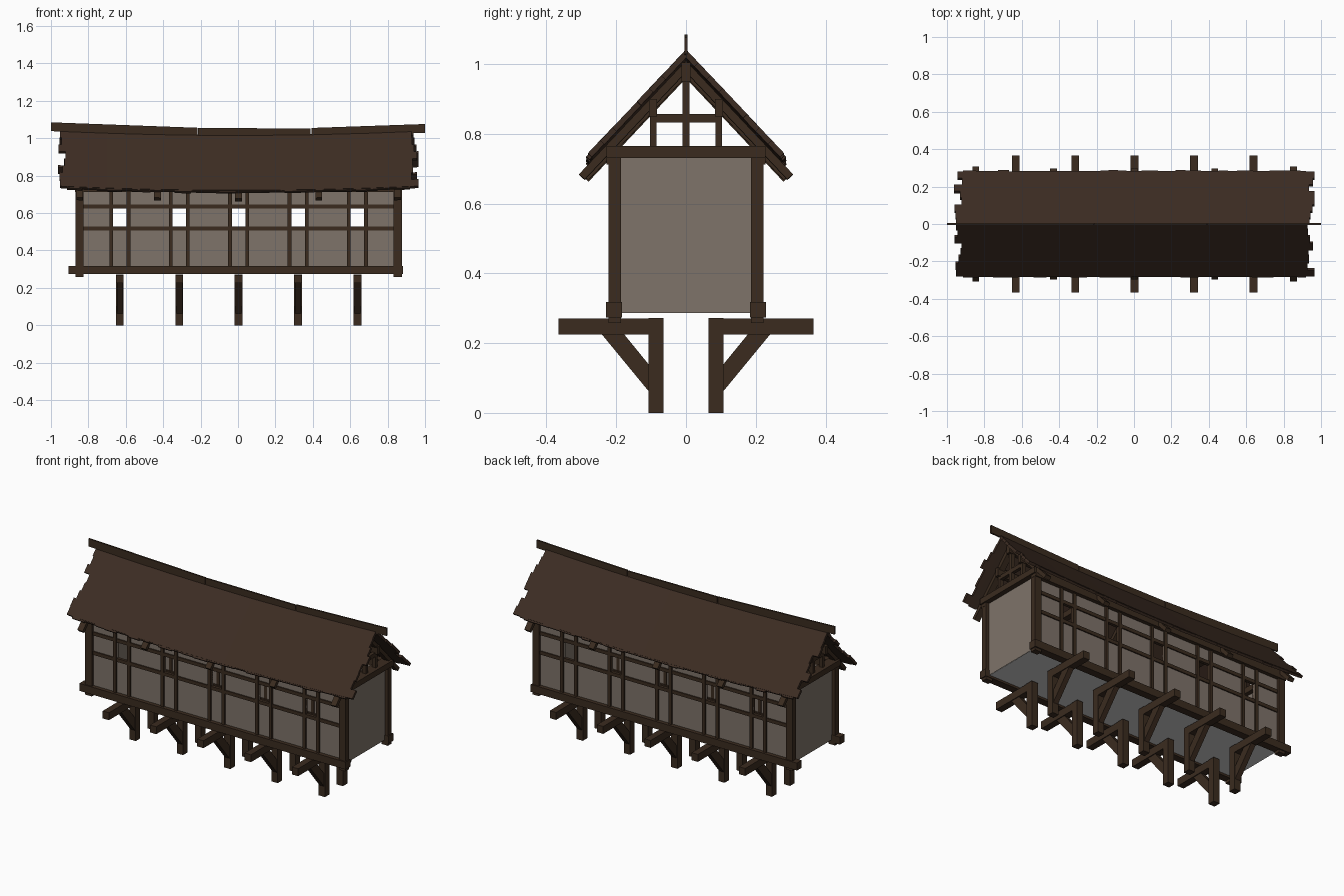
import bpy, bmesh, math, random

if "Cube" in bpy.data.objects:
    bpy.data.objects.remove(bpy.data.objects["Cube"])

random.seed(4)


def material(name, col):
    m = bpy.data.materials.new(name)
    m.diffuse_color = (*col, 1)
    m.use_nodes = True
    m.node_tree.nodes["Principled BSDF"].inputs["Base Color"].default_value = m.diffuse_color
    return m


WOOD = material("dark timber", (0.043, 0.0245, 0.0138))
ROOF = material("roof boards", (0.046, 0.0255, 0.0165))
WALL = material("plaster", (0.21, 0.172, 0.142))
FLOOR = material("light grey floor", (0.6, 0.6, 0.6))


def finish(name, bm, mat):
    bmesh.ops.recalc_face_normals(bm, faces=bm.faces[:])
    me = bpy.data.meshes.new(name)
    bm.to_mesh(me)
    bm.free()
    me.materials.append(mat)
    ob = bpy.data.objects.new(name, me)
    bpy.context.collection.objects.link(ob)
    return ob


def loft(bm, rings):
    """Join equal point rings into a capped solid."""
    vs = [[bm.verts.new(p) for p in r] for r in rings]
    n = len(vs[0])
    for a, b in zip(vs, vs[1:]):
        for i in range(n):
            j = (i + 1) % n
            bm.faces.new((a[i], a[j], b[j], b[i]))
    bm.faces.new(vs[0])
    bm.faces.new(vs[-1])


def box(bm, x0, x1, y0, y1, z0, z1):
    loft(bm, [[(x, y0, z0), (x, y1, z0), (x, y1, z1), (x, y0, z1)] for x in (x0, x1)])


def side_box(bm, s, x0, x1, y0, y1, z0, z1):
    box(bm, x0, x1, s * y0, s * y1, z0, z1)


# Sagging roof line and slope directions
ANG = math.atan(1.06)
CA, SA = math.cos(ANG), math.sin(ANG)


def ridge_z(x):
    return 1.042 - 0.022 * (1 - (x / 0.95) ** 2)


def slope_piece(bm, s, xs, s0, s1, o0, o1):
    """Board on one slope: s0..s1 down the slope, o0..o1 off the surface, mitred at the ridge."""
    rings = []
    for x in xs:
        pts = [(max(d, -o * SA / CA), o) for d, o in ((s0, o0), (s1, o0), (s1, o1), (s0, o1))]
        rings.append([(x, s * (d * CA + o * SA), ridge_z(x) - d * SA + o * CA) for d, o in pts])
    loft(bm, rings)


SIDES = (-1, 1)
BAYS = [-0.632, -0.314, 0.003, 0.321, 0.638]
TRUSSES = [-0.846, -0.43, 0.003, 0.432, 0.853]
CX = 0.003  # centre of the timber box

# Plaster walls with window openings
bm = bmesh.new()
L, R = CX - 0.85, CX + 0.85
for s in SIDES:
    side_box(bm, s, L, R, 0.195, 0.205, 0.287, 0.526)
    side_box(bm, s, L, R, 0.195, 0.205, 0.625, 0.755)
    edges = [L] + [v for c in BAYS for v in (c - 0.036, c + 0.036)] + [R]
    for a, b in zip(edges[::2], edges[1::2]):
        side_box(bm, s, a, b, 0.195, 0.205, 0.526, 0.625)
    box(bm, CX + s * 0.843, CX + s * 0.852, -0.2, 0.2, 0.287, 0.75)
finish("plaster_walls", bm, WALL)

# Floor
bm = bmesh.new()
box(bm, L, R, -0.2, 0.2, 0.286, 0.294)
finish("floor", bm, FLOOR)

# Main frame: sills, corner posts, wall plates
bm = bmesh.new()
for s in SIDES:
    side_box(bm, s, -0.905, 0.882, 0.183, 0.229, 0.273, 0.318)
    side_box(bm, s, -0.872, 0.877, 0.19, 0.228, 0.712, 0.76)
    for e in SIDES:
        side_box(bm, s, CX + e * 0.829, CX + e * 0.873, 0.186, 0.222, 0.257, 0.764)
finish("main_frame", bm, WOOD)

# Wall timbers: window studs and rails
bm = bmesh.new()
for s in SIDES:
    for c in BAYS:
        for e in SIDES:
            side_box(bm, s, c + e * 0.036, c + e * 0.056, 0.192, 0.215, 0.31, 0.73)
    for z0, z1 in ((0.506, 0.527), (0.624, 0.645)):
        side_box(bm, s, CX - 0.835, CX + 0.835, 0.194, 0.212, z0, z1)
finish("wall_timbers", bm, WOOD)

# Supporting brackets: post, beam and strut
bm = bmesh.new()
for s in SIDES:
    for c in BAYS:
        side_box(bm, s, c - 0.021, c + 0.021, 0.065, 0.108, 0, 0.272)
        side_box(bm, s, c - 0.021, c + 0.021, 0.108, 0.365, 0.225, 0.27)
        prof = ((0.242, 0.226), (0.178, 0.226), (0.107, 0.139), (0.107, 0.062))
        loft(bm, [[(x, s * y, z) for y, z in prof] for x in (c - 0.016, c + 0.016)])
finish("brackets", bm, WOOD)

# Roof trusses: tie beam, collar, posts, rafters
bm = bmesh.new()
for x in TRUSSES:
    end = abs(x) > 0.8
    t = 0.032 if end else 0.018
    box(bm, x - t, x + t, -0.228, 0.228, 0.73, 0.765)
    box(bm, x - 0.01, x + 0.01, -0.095, 0.095, 0.832, 0.857)
    box(bm, x - 0.012, x + 0.012, -0.01, 0.01, 0.76, 0.96)
    for s in SIDES:
        side_box(bm, s, x - 0.012, x + 0.012, 0.085, 0.103, 0.76, 0.86)
        slope_piece(bm, s, (x - 0.018, x + 0.018), 0.01, 0.468 if end else 0.452,
                    -0.042, -0.02)
finish("roof_trusses", bm, WOOD)

# Purlins and ridge beam
bm = bmesh.new()
for s in SIDES:
    side_box(bm, s, -0.88, 0.88, 0.083, 0.106, 0.85, 0.9)
box(bm, -0.88, 0.88, -0.013, 0.013, 0.95, 1.005)
finish("purlins", bm, WOOD)

# Roof slopes: board courses with ragged ends
bm = bmesh.new()
MID = [-0.9, -0.7, -0.45, -0.2, 0.1, 0.4, 0.7, 0.9]
N, LEN = 8, 0.41
for s in SIDES:
    for i in range(N):
        left = -0.94 + random.uniform(-0.022, 0.022)
        right = 0.945 + random.uniform(-0.022, 0.022)
        slope_piece(bm, s, [left] + MID + [right],
                    LEN * i / N, LEN * (i + 1) / N, -0.016, 0)
    # uneven board tips along the eaves
    x = -0.915
    while x < 0.9:
        x2 = min(x + random.uniform(0.04, 0.09), 0.92)
        slope_piece(bm, s, (x, x2), LEN - 0.01, LEN + random.uniform(0.003, 0.012),
                    -0.015, -0.002)
        x = x2
finish("roof_slopes", bm, ROOF)

# Thin ridge boards in three lengths
bm = bmesh.new()
for a, b, za, zb in ((-1, -0.217, 1.085, 1.056), (-0.213, 0.388, 1.055, 1.052),
                     (0.392, 1, 1.055, 1.076)):
    loft(bm, [[(x, -0.005, z - 0.047), (x, 0.005, z - 0.047), (x, 0.005, z), (x, -0.005, z)]
              for x, z in ((a, za), (b, zb))])
finish("ridge_boards", bm, WOOD)
